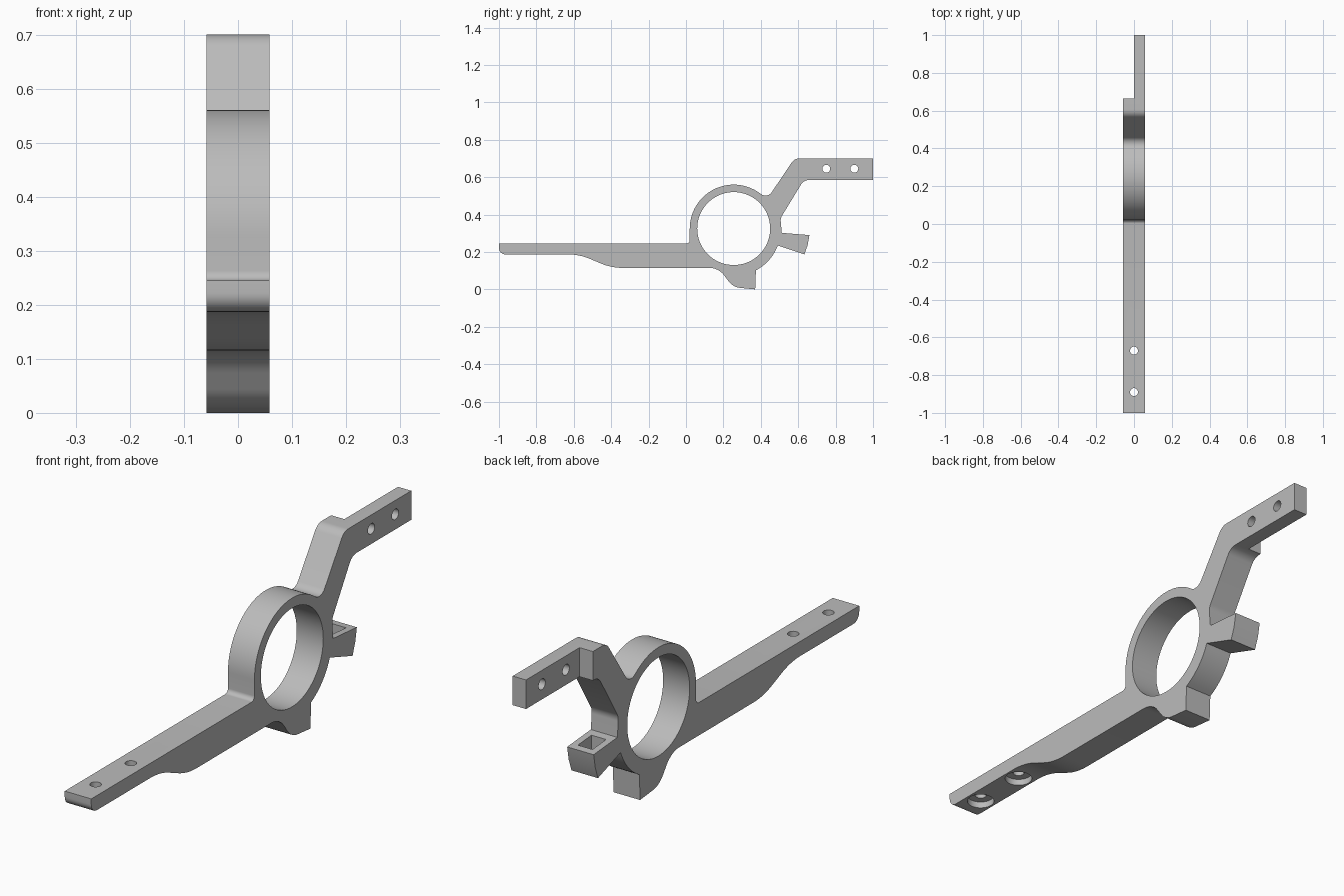
import bpy, bmesh, math
from mathutils import Vector, Matrix

if "Cube" in bpy.data.objects:
    bpy.data.objects.remove(bpy.data.objects["Cube"], do_unlink=True)

HALF = 0.058                      # half width of the bracket
RING = Vector((0.255, 0.325))     # ring centre in y, z

grey = bpy.data.materials.new("plain grey")
grey.use_nodes = True
grey.diffuse_color = (0.5, 0.5, 0.5, 1)
grey.node_tree.nodes["Principled BSDF"].inputs["Base Color"].default_value = (0.5, 0.5, 0.5, 1)


def ring_arc(radius, start, end, steps):
    """Sharp profile points along the outside of the ring."""
    angles = [math.radians(start + (end - start) * i / steps) for i in range(steps + 1)]
    return [(RING.x + radius * math.cos(a), RING.y + radius * math.sin(a), 0) for a in angles]


def rounded(corners, steps=8):
    """Replace each corner that has a radius by a tangent arc."""
    result = []
    for i, (y, z, r) in enumerate(corners):
        p = Vector((y, z))
        if not r:
            result.append(p)
            continue
        a = (Vector(corners[i - 1][:2]) - p).normalized()
        b = (Vector(corners[(i + 1) % len(corners)][:2]) - p).normalized()
        half = a.angle(b) / 2
        centre = p + (a + b).normalized() * r / math.sin(half)
        start = p + a * r / math.tan(half) - centre
        end = p + b * r / math.tan(half) - centre
        sweep = start.angle_signed(end)
        for k in range(steps + 1):
            result.append(centre + Matrix.Rotation(-sweep * k / steps, 2) @ start)
    return result


def make_object(name, bm):
    bmesh.ops.recalc_face_normals(bm, faces=bm.faces)
    mesh = bpy.data.meshes.new(name)
    bm.to_mesh(mesh)
    bm.free()
    mesh.materials.append(grey)
    obj = bpy.data.objects.new(name, mesh)
    bpy.context.collection.objects.link(obj)
    return obj


def extrude_profile(name, points, x0, x1):
    bm = bmesh.new()
    face = bm.faces.new([bm.verts.new((x0, p[0], p[1])) for p in points])
    new = bmesh.ops.extrude_face_region(bm, geom=[face])["geom"]
    bmesh.ops.translate(bm, vec=(x1 - x0, 0, 0),
                        verts=[v for v in new if isinstance(v, bmesh.types.BMVert)])
    return make_object(name, bm)


def cylinder(name, centre, radius, depth, axis, sides=32):
    bm = bmesh.new()
    turn = Matrix.Rotation(math.pi / 2, 4, 'Y') if axis == 'X' else Matrix()
    bmesh.ops.create_cone(bm, cap_ends=True, segments=sides, radius1=radius, radius2=radius,
                          depth=depth, matrix=Matrix.Translation(centre) @ turn)
    return make_object(name, bm)


def box(name, low, high):
    return extrude_profile(name, [(low[1], low[2]), (high[1], low[2]),
                                  (high[1], high[2]), (low[1], high[2])], low[0], high[0])


# Bracket side profile: bar, ring, raised arm, hook and foot
profile = [(-1, 0.245, 0), (0.02, 0.245, 0.018)]
profile += ring_arc(0.235, 180, 55, 32)
profile += [(0.435, 0.485, 0.04), (0.58, 0.70, 0.05), (1, 0.70, 0), (1, 0.585, 0),
            (0.63, 0.585, 0.05), (0.505, 0.38, 0.05), (0.512, 0.302, 0),
            (0.66, 0.29, 0), (0.65, 0.235, 0), (0.633, 0.187, 0)]
profile += ring_arc(0.253, -21, -62, 10)
profile += [(0.37, 0, 0), (0.25, 0.012, 0.09), (0.175, 0.115, 0.1),
            (-0.40, 0.115, 0.3), (-0.57, 0.187, 0.3), (-1, 0.187, 0.035)]
bracket = extrude_profile("bracket", rounded(profile), -HALF, HALF)

# Cutters: ring bore, arm step, hook pocket, screw holes and counterbores
cutters = [
    cylinder("ring_bore", (0, RING.x, RING.y), 0.195, 0.4, 'X', 72),
    box("arm_step", (-0.2, 0.665, 0.5), (0, 1.2, 0.8)),
    box("hook_pocket", (-0.032, 0.545, 0.235), (0.032, 0.63, 0.34)),
]
for y in (0.75, 0.90):
    cutters.append(cylinder("arm_hole", (0, y, 0.645), 0.021, 0.4, 'X'))
for y in (-0.67, -0.89):
    cutters.append(cylinder("bar_hole", (0, y, 0.2), 0.021, 0.3, 'Z'))
    cutters.append(cylinder("counterbore", (0, y, 0.162), 0.05, 0.1, 'Z'))

for cutter in cutters:
    cutter.hide_render = True
    mod = bracket.modifiers.new(cutter.name, 'BOOLEAN')
    mod.operation, mod.solver, mod.object = 'DIFFERENCE', 'EXACT', cutter

# Bake the cuts and drop the cutters
depsgraph = bpy.context.evaluated_depsgraph_get()
bracket_mesh = bpy.data.meshes.new_from_object(bracket.evaluated_get(depsgraph))
bracket.modifiers.clear()
bracket.data = bracket_mesh
bracket_mesh.materials.clear()
bracket_mesh.materials.append(grey)
for poly in bracket_mesh.polygons:
    poly.material_index = 0
for cutter in cutters:
    bpy.data.objects.remove(cutter, do_unlink=True)

bpy.ops.object.select_all(action='DESELECT')
bracket.select_set(True)
bpy.context.view_layer.objects.active = bracket
bpy.ops.object.shade_smooth_by_angle(angle=math.radians(30))
